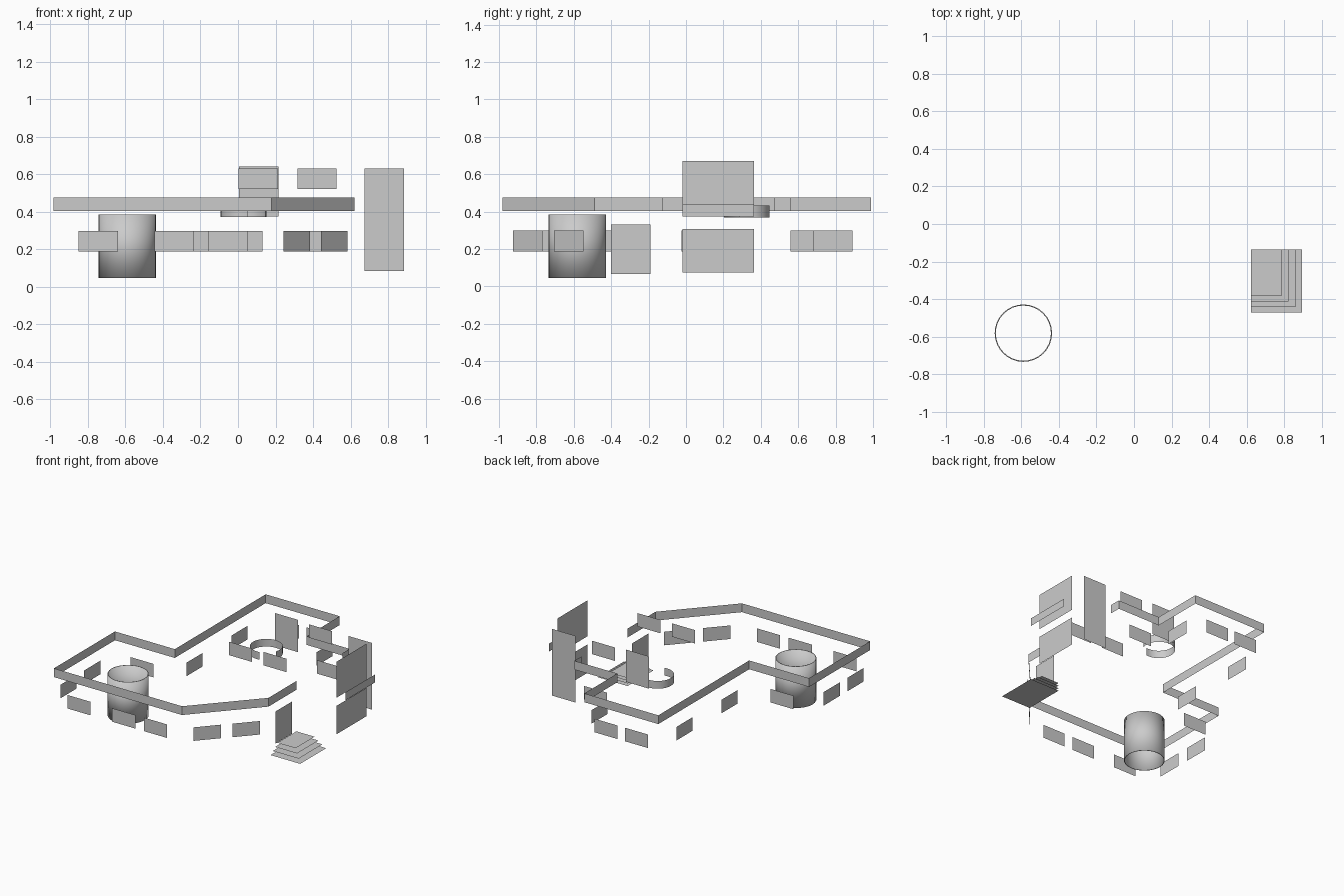
import bpy, bmesh
from math import sin, cos, radians

if "Cube" in bpy.data.objects:
    bpy.data.objects.remove(bpy.data.objects["Cube"])


def wall(name, path, z0, z1, closed=False, smooth=False):
    """Thin sheet standing along a plan path."""
    bm = bmesh.new()
    lo = [bm.verts.new((x, y, z0)) for x, y in path]
    hi = [bm.verts.new((x, y, z1)) for x, y in path]
    n = len(path)
    for i in range(n if closed else n - 1):
        j = (i + 1) % n
        f = bm.faces.new((lo[i], lo[j], hi[j], hi[i]))
        f.smooth = smooth
    me = bpy.data.meshes.new(name)
    bm.to_mesh(me)
    bm.free()
    ob = bpy.data.objects.new(name, me)
    bpy.context.collection.objects.link(ob)
    return ob


def arc(cx, cy, r, a0, a1, n):
    return [(cx + r * cos(radians(a0 + (a1 - a0) * i / n)),
             cy + r * sin(radians(a0 + (a1 - a0) * i / n))) for i in range(n + 1)]


# upper band following the building outline, open on the right side
wall("outline_band", [(0.62, 0.47), (0.62, 0.562), (0.23, 0.562), (0.23, 0.99),
                      (-0.442, 0.99), (-0.442, -0.188), (-0.985, -0.188),
                      (-0.985, -0.98), (0.178, -0.98), (0.62, -0.49),
                      (0.62, -0.125)], 0.403, 0.475)

# lower windows: plan end points, in order front, back, left, right, diagonal
W = 0.21
low = [((x, -0.995), (x + W, -0.995)) for x in (-0.85, -0.445, -0.157)]
low += [((x + W, 1.0), (x, 1.0)) for x in (-0.355, -0.08)]
low += [((-0.85 + W, -0.18), (-0.85, -0.18)), ((0.525, 0.572), (0.315, 0.572))]
low += [((-0.997, y + W), (-0.997, y)) for y in (-0.57, -0.88)]
low += [((-0.452, y + W), (-0.452, y)) for y in (0.56, -0.025)]
low += [((0.235, 0.68), (0.235, 0.89)),
        ((0.243, -0.925), (0.384, -0.768)), ((0.443, -0.705), (0.584, -0.549))]
for a, b in low:
    wall("lower_window", [a, b], 0.187, 0.298)

# upper windows of the central block
for x, y in ((0.003, -0.122), (0.316, -0.122), (0.316, 0.47)):
    wall("upper_window", [(x, y), (x + W, y)], 0.52, 0.63)

# doors and tall panels
wall("balcony_door", [(0.215, 0.47), (0.005, 0.47)], 0.375, 0.64)
wall("tall_panel", [(0.885, 0.47), (0.675, 0.47)], 0.083, 0.63)
wall("entry_door", [(0.622, -0.4), (0.622, -0.19)], 0.066, 0.33)

# side bay: big windows and balcony rail
wall("bay_lower_window", [(0.91, -0.02), (0.91, 0.363)], 0.075, 0.308)
wall("bay_upper_window", [(0.91, -0.02), (0.91, 0.363)], 0.375, 0.67)
wall("balcony_rail", [(0.99, -0.02), (0.99, 0.363)], 0.375, 0.44)

# broken ring
wall("open_ring", arc(0.03, 0.325, 0.122, -20, 280, 27), 0.37, 0.433, smooth=True)

# tube with a thin wall
tube = wall("tube", arc(-0.59, -0.582, 0.153, 0, 360, 32)[:-1], 0.045, 0.385,
            closed=True, smooth=True)
sol = tube.modifiers.new("wall", 'SOLIDIFY')
sol.thickness = 0.006
sol.offset = -1

# entry steps: stacked flat treads
for i in range(4):
    x1, y0, z = 0.895 - 0.035 * i, -0.472 + 0.03 * i, 0.022 * i
    me = bpy.data.meshes.new("step_tread")
    me.from_pydata([(0.625, y0, z), (x1, y0, z), (x1, -0.135, z), (0.625, -0.135, z)],
                   [], [(0, 1, 2, 3)])
    bpy.context.collection.objects.link(bpy.data.objects.new("step_tread", me))
